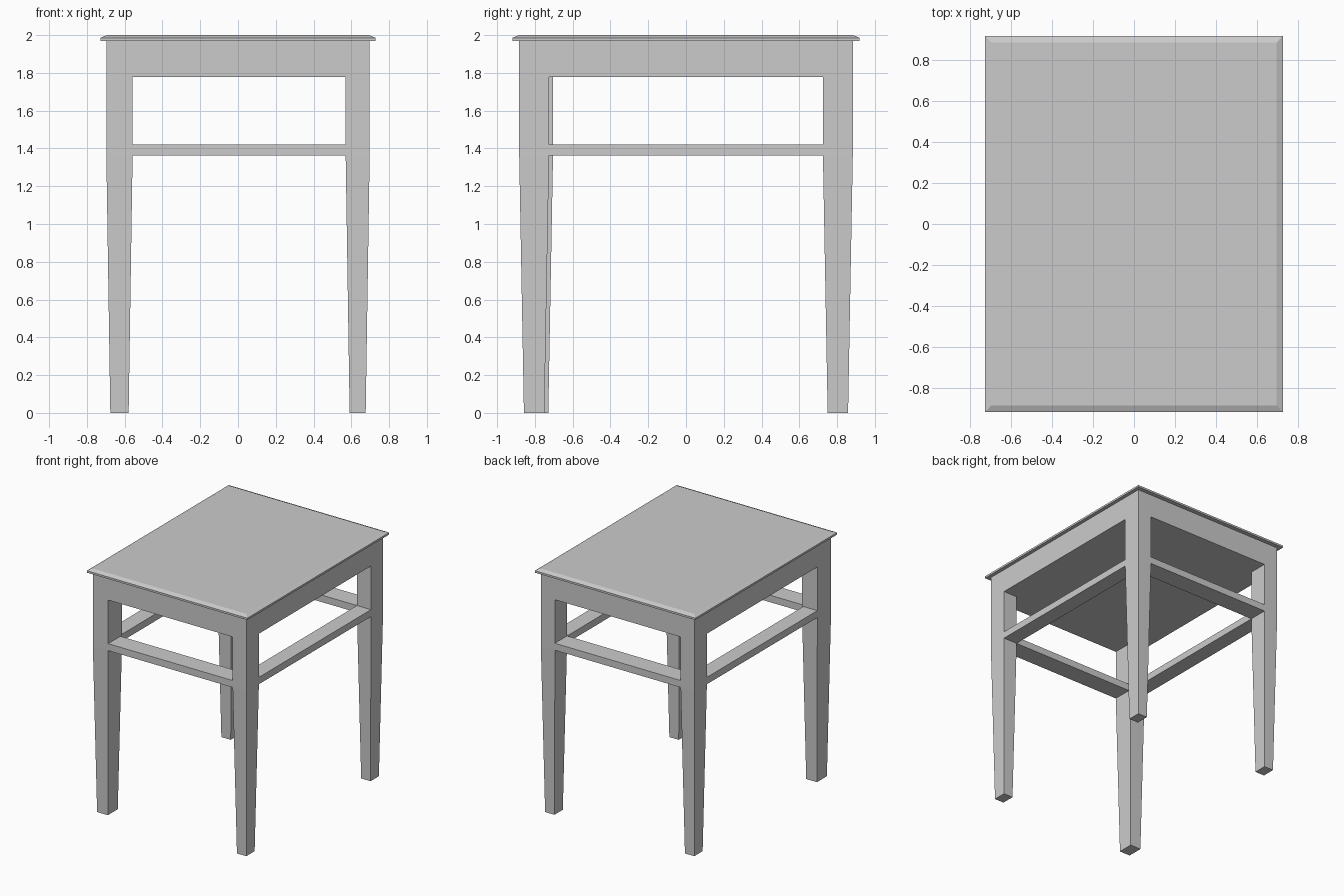
import bpy, bmesh

if "Cube" in bpy.data.objects:
    bpy.data.objects.remove(bpy.data.objects["Cube"])


def loft(name, rings):
    """Stack of rectangles (x0, x1, y0, y1, z), joined and capped."""
    bm = bmesh.new()
    loops = [[bm.verts.new(p) for p in
              ((x0, y0, z), (x1, y0, z), (x1, y1, z), (x0, y1, z))]
             for x0, x1, y0, y1, z in rings]
    bm.faces.new(loops[0][::-1])
    bm.faces.new(loops[-1])
    for a, b in zip(loops, loops[1:]):
        for i in range(4):
            j = (i + 1) % 4
            bm.faces.new((a[i], a[j], b[j], b[i]))
    bmesh.ops.recalc_face_normals(bm, faces=bm.faces)
    me = bpy.data.meshes.new(name)
    bm.to_mesh(me)
    bm.free()
    ob = bpy.data.objects.new(name, me)
    bpy.context.collection.objects.link(ob)
    return ob


X, Y = 0.697, 0.883          # outer faces of the frame
WX, WY = 0.127, 0.158        # leg section
APRON_Z, RAIL_Z0, RAIL_Z1 = 1.777, 1.363, 1.42

# Table top with a chamfered upper edge
loft("table_top", [(-0.727, 0.727, -0.918, 0.918, 1.97),
                   (-0.727, 0.727, -0.918, 0.918, 1.986),
                   (-0.695, 0.695, -0.885, 0.885, 2.0)])

# Solid apron under the top
loft("apron", [(-X, X, -Y, Y, APRON_Z), (-X, X, -Y, Y, 1.97)])

# Tapered legs; the front left one is slightly thicker
for sx, side in ((-1, "left"), (1, "right")):
    for sy, end in ((-1, "front"), (1, "back")):
        thick = sx < 0 and sy < 0
        wx, wy = (0.139, 0.179) if thick else (WX, WY)
        tx, ty = 0.021, 0.025
        xs = sorted((sx * X, sx * (X - wx)))
        ys = sorted((sy * Y, sy * (Y - wy)))
        full = (*xs, *ys)
        foot = (xs[0] + tx, xs[1] - tx, ys[0] + ty, ys[1] - ty)
        loft(f"{end}_{side}_leg", [(*foot, 0), (*full, RAIL_Z0), (*full, APRON_Z)])

# Stretchers, as deep as the legs
for s, end in ((-1, "front"), (1, "back")):
    y = sorted((s * Y, s * (Y - WY)))
    r = (-X + WX, X - WX, *y)
    loft(f"{end}_stretcher", [(*r, RAIL_Z0), (*r, RAIL_Z1)])
for s, side in ((-1, "left"), (1, "right")):
    x = sorted((s * X, s * (X - WX)))
    r = (*x, -Y + WY, Y - WY)
    loft(f"{side}_stretcher", [(*r, RAIL_Z0), (*r, RAIL_Z1)])
